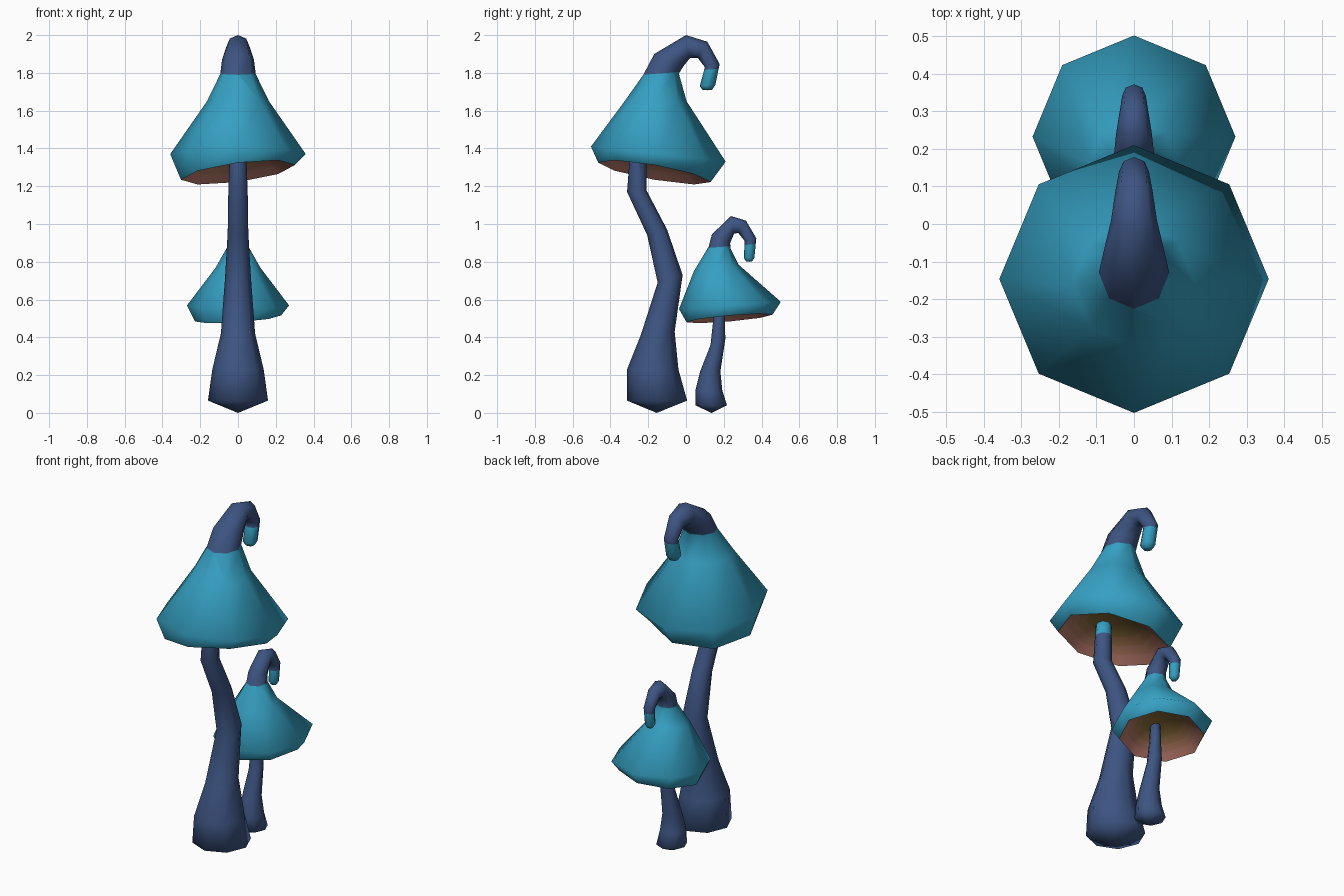
import bpy, bmesh, math
from mathutils import Vector

cube = bpy.data.objects.get("Cube")
if cube:
    bpy.data.objects.remove(cube, do_unlink=True)

SIDES = 8


def make_material(name, colour):
    mat = bpy.data.materials.new(name)
    mat.use_nodes = True
    mat.diffuse_color = (*colour, 1)
    mat.node_tree.nodes["Principled BSDF"].inputs["Base Color"].default_value = (*colour, 1)
    return mat


TEAL, BLUE, PINK, ROSE, BROWN, OLIVE = range(6)
MATERIALS = [
    make_material("teal", (0.036, 0.35, 0.54)),
    make_material("dusk blue", (0.047, 0.09, 0.225)),
    make_material("gill pink", (0.5, 0.2, 0.155)),
    make_material("gill rose brown", (0.42, 0.185, 0.115)),
    make_material("gill brown", (0.34, 0.17, 0.07)),
    make_material("gill olive", (0.27, 0.16, 0.04)),
]


def add_ring(bm, row, roll):
    """Octagon whose diameter runs between two points of the side profile."""
    front, back = Vector((0, *row[:2])), Vector((0, *row[2:]))
    centre, arm = (front + back) / 2, (front - back) / 2
    ring = []
    for i in range(SIDES):
        a = math.tau * i / SIDES
        p = centre + arm * math.cos(a)
        p.x = arm.length * math.sin(a)
        p.z += roll * p.x
        ring.append(bm.verts.new(p))
    return ring


def loft(name, rows, bands, rolled=0, roll=0, cut=None, above=None):
    """Skin the rows; bands colours each strip, cut recolours all above a slightly tilted plane."""
    bm = bmesh.new()
    rings = [add_ring(bm, row, roll if i < rolled else 0) for i, row in enumerate(rows)]
    for k, (low, high) in enumerate(zip(rings, rings[1:])):
        for i in range(SIDES):
            j = (i + 1) % SIDES
            face = bm.faces.new((low[i], low[j], high[j], high[i]))
            face.material_index = bands[min(k, len(bands) - 1)]
    bmesh.ops.remove_doubles(bm, verts=bm.verts, dist=0.0005)
    if cut is not None:
        origin, normal = Vector((0, 0, cut)), Vector((0, -0.08, 1))
        bmesh.ops.bisect_plane(bm, geom=bm.verts[:] + bm.edges[:] + bm.faces[:],
                               plane_co=origin, plane_no=normal)
        for face in bm.faces:
            if (face.calc_center_median() - origin).dot(normal) > 0:
                face.material_index = above
    bmesh.ops.recalc_face_normals(bm, faces=bm.faces)
    # Smooth all over, with a crease only where the gills meet the rim
    for face in bm.faces:
        face.smooth = True
    for edge in bm.edges:
        edge.smooth = len({f.material_index >= PINK for f in edge.link_faces}) == 1
    mesh = bpy.data.meshes.new(name)
    bm.to_mesh(mesh)
    bm.free()
    for mat in MATERIALS:
        mesh.materials.append(mat)
    bpy.context.collection.objects.link(bpy.data.objects.new(name, mesh))


def shrink(row, factor, lift):
    """Smaller copy of a ring, raised into the hollow of the cap."""
    y, z = (row[0] + row[2]) / 2, (row[1] + row[3]) / 2
    return (y + (row[0] - y) * factor, z + (row[1] - z) * factor + lift,
            y + (row[2] - y) * factor, z + (row[3] - z) * factor + lift)


def cap(name, lip, rows, depth, roll, cut):
    hollow = [shrink(lip, f, depth * (1 - f * f)) for f in (0, 0.5, 0.68, 0.83)]
    loft(name, hollow + [lip] + rows, [OLIVE, BROWN, ROSE, PINK, TEAL],
         rolled=5, roll=roll, cut=cut, above=BLUE)


# Large mushroom: rows are front y, z and back y, z
loft("large_stem", [
    (-0.155, 0, -0.155, 0),
    (-0.312, 0.065, 0.006, 0.065),
    (-0.312, 0.23, -0.04, 0.23),
    (-0.24, 0.41, -0.06, 0.43),
    (-0.15, 0.69, -0.018, 0.73),
    (-0.205, 0.94, -0.1, 0.97),
    (-0.312, 1.17, -0.21, 1.18),
    (-0.3, 1.33, -0.21, 1.33),
    (-0.29, 1.45, -0.21, 1.45),
    (-0.25, 1.46, -0.25, 1.46),
], [BLUE], cut=1.35, above=TEAL)

cap("large_cap", (-0.465, 1.325, 0.13, 1.222), [
    (-0.503, 1.41, 0.21, 1.33),
    (-0.325, 1.65, 0.003, 1.65),
    (-0.226, 1.79, -0.038, 1.797),
    (-0.168, 1.9, -0.01, 1.84),
    (0, 2, 0.022, 1.88),
    (0.113, 1.965, 0.062, 1.88),
    (0.178, 1.847, 0.1, 1.83),
    (0.155, 1.735, 0.073, 1.73),
    (0.138, 1.71, 0.087, 1.71),
    (0.112, 1.708, 0.112, 1.708),
], depth=0.13, roll=0.13, cut=1.808)

# Small mushroom
loft("small_stem", [
    (0.135, 0, 0.135, 0),
    (0.05, 0.04, 0.217, 0.04),
    (0.05, 0.12, 0.192, 0.12),
    (0.075, 0.22, 0.182, 0.22),
    (0.13, 0.36, 0.208, 0.39),
    (0.145, 0.5, 0.207, 0.5),
    (0.15, 0.6, 0.205, 0.6),
    (0.18, 0.61, 0.18, 0.61),
], [BLUE])

cap("small_cap", (0.003, 0.48, 0.458, 0.52), [
    (-0.037, 0.55, 0.502, 0.588),
    (0.042, 0.75, 0.278, 0.785),
    (0.12, 0.88, 0.235, 0.872),
    (0.137, 0.945, 0.234, 0.9),
    (0.238, 1.042, 0.255, 0.95),
    (0.317, 1.018, 0.277, 0.952),
    (0.372, 0.925, 0.311, 0.91),
    (0.362, 0.82, 0.306, 0.82),
    (0.35, 0.802, 0.318, 0.802),
    (0.334, 0.8, 0.334, 0.8),
], depth=0.1, roll=0.07, cut=0.864)
